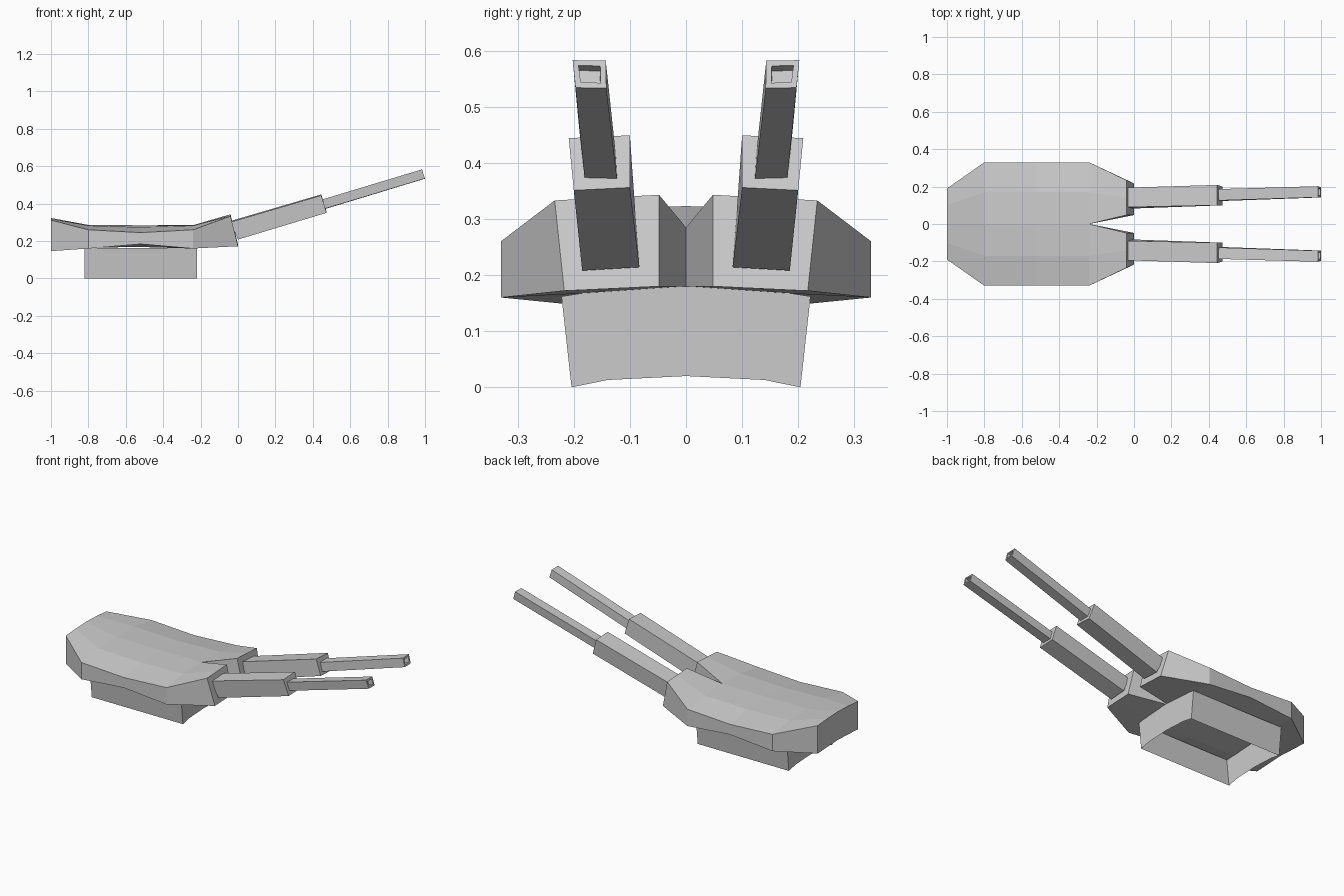
import bpy, bmesh

if "Cube" in bpy.data.objects:
    bpy.data.objects.remove(bpy.data.objects["Cube"])


def make(name, build, mirror=True, recalc=True):
    bm = bmesh.new()
    build(bm)
    if recalc:
        bmesh.ops.recalc_face_normals(bm, faces=bm.faces[:])
    me = bpy.data.meshes.new(name)
    bm.to_mesh(me)
    bm.free()
    ob = bpy.data.objects.new(name, me)
    bpy.context.collection.objects.link(ob)
    if mirror:
        m = ob.modifiers.new("mirror", 'MIRROR')
        m.use_axis = (False, True, False)
        m.merge_threshold = 0.0005
    return ob


# Turret shell: half outline rows from back to front, (y, z) at centre, middle, edge
TOP = [
    (-1.0, [(0, .323), (.10, .319), (.19, .312)]),
    (-.80, [(0, .286), (.17, .282), (.33, .26)]),
    (-.52, [(0, .284), (.17, .274), (.33, .245)]),
    (-.24, [(0, .285), (.17, .282), (.33, .26)]),
    (-.04, [(.048, .343), (.14, .338), (.234, .333)]),
]
BOTTOM = [
    (-1.0, [(0, .155), (.10, .15), (.19, .146)]),
    (-.80, [(0, .175), (.17, .165), (.33, .16)]),
    (-.52, [(0, .178), (.17, .168), (.33, .184)]),
    (-.24, [(0, .18), (.17, .168), (.33, .16)]),
    (0.0, [(.048, .18), (.13, .176), (.217, .172)]),
]


def shell(bm):
    t, b = [[[bm.verts.new((x, y, z)) for y, z in row] for x, row in rows]
            for rows in (TOP, BOTTOM)]
    n = len(t)
    for i in range(n - 1):
        for g in (t, b):
            for j in range(2):
                bm.faces.new((g[i][j], g[i + 1][j], g[i + 1][j + 1], g[i][j + 1]))
        bm.faces.new((t[i][2], t[i + 1][2], b[i + 1][2], b[i][2]))
    # back and front walls
    for i in (0, n - 1):
        for j in range(2):
            bm.faces.new((t[i][j], t[i][j + 1], b[i][j + 1], b[i][j]))
    # side of the centre notch
    bm.faces.new((t[-2][0], t[-1][0], b[-1][0], b[-2][0]))


make("turret_body", shell)


# Pedestal: open-bottomed ring with arched end walls
def pedestal(bm):
    low = [(-.204, 0), (-.14, .013), (0, .02), (.14, .013), (.204, 0)]
    high = [(-.222, .162), (-.15, .173), (0, .18), (.15, .173), (.222, .162)]
    lo, hi = [], []
    for x, order in ((-.22, 1), (-.82, -1)):
        lo += [bm.verts.new((x, y, z)) for y, z in low[::order]]
        hi += [bm.verts.new((x, y, z)) for y, z in high[::order]]
    for i in range(10):
        k = (i + 1) % 10
        bm.faces.new((lo[i], lo[k], hi[k], hi[i]))


make("pedestal", pedestal, mirror=False)


# Barrel segment: tapered box between two tilted square ends
def barrel(start, end, bore):
    def build(bm):
        rings = []
        for (xt, zt), (xb, zb), top_y, bot_y, roll in (start, end):
            rings.append([bm.verts.new(p) for p in (
                (xb, bot_y[0], zb + roll), (xb, bot_y[1], zb),
                (xt, top_y[1], zt), (xt, top_y[0], zt + roll))])
        a, b = rings
        for i in range(4):
            k = (i + 1) % 4
            bm.faces.new((a[i], a[k], b[k], b[i]))
        bm.faces.new(a[::-1])
        cap = bm.faces.new(b)
        bmesh.ops.recalc_face_normals(bm, faces=bm.faces[:])
        if bore:
            # sunken muzzle hole
            bmesh.ops.inset_region(bm, faces=[cap], thickness=.014)
            shift = cap.normal * -.03
            bmesh.ops.inset_region(bm, faces=[cap], thickness=.0005)
            bmesh.ops.translate(bm, verts=cap.verts[:], vec=shift)
    return build


make("barrel_sleeve", barrel(
    ((-.04, .301), (0, .208), (.09, .194), (.083, .185), .006),
    ((.445, .444), (.474, .351), (.10, .209), (.10, .20), .005), False))
make("gun_barrel", barrel(
    ((.43, .416), (.442, .366), (.125, .186), (.122, .18), -.002),
    ((.984, .583), (.999, .534), (.143, .202), (.142, .197), -.001), True))
